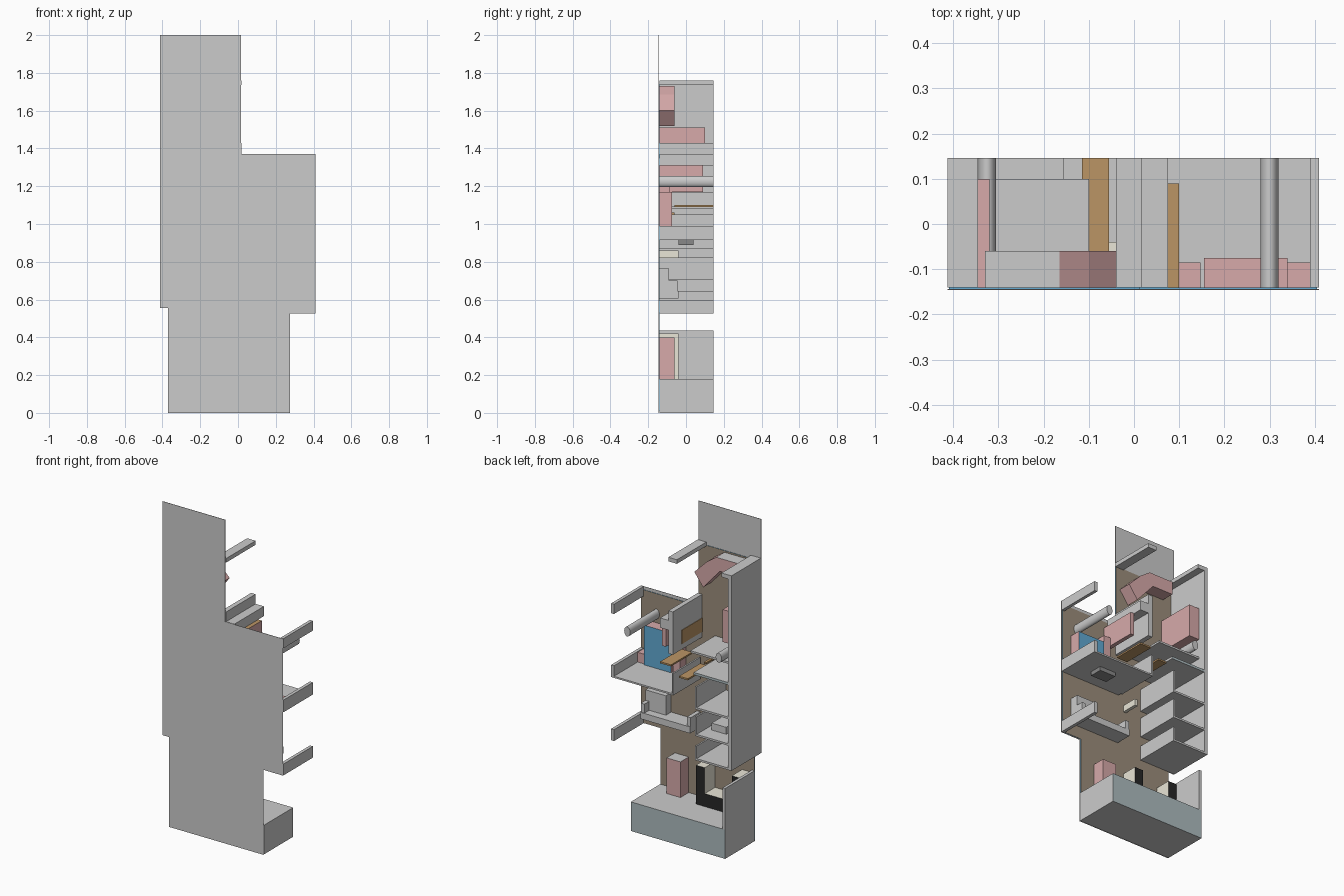
import bpy, bmesh, math

if "Cube" in bpy.data.objects:
    bpy.data.objects.remove(bpy.data.objects["Cube"])

COL = {"brown": (0.33, 0.27, 0.2, 1), "blue": (0.12, 0.4, 0.65, 1), "pink": (0.68, 0.4, 0.4, 1),
       "wood": (0.5, 0.3, 0.13, 1), "cream": (0.82, 0.79, 0.68, 1), "black": (0.02, 0.02, 0.02, 1),
       "teal": (0.42, 0.5, 0.52, 1), "dark": (0.25, 0.25, 0.25, 1), "grey": (0.62, 0.62, 0.62, 1)}
B, F = -0.141, 0.146          # inner face of the back panel, open side


def mat(key):
    m = bpy.data.materials.get(key)
    if not m:
        m = bpy.data.materials.new(key)
        m.diffuse_color = COL[key]
        m.use_nodes = True
        m.node_tree.nodes["Principled BSDF"].inputs["Base Color"].default_value = m.diffuse_color
    return m


def prism(name, pts, y0, y1, col=None, front=None, top=None):
    """Extrude an xz outline from y0 to y1; front / top recolour faces looking that way."""
    bm = bmesh.new()
    face = bm.faces.new([bm.verts.new((x, y0, z)) for x, z in pts])
    ext = bmesh.ops.extrude_face_region(bm, geom=[face])
    for v in ext["geom"]:
        if isinstance(v, bmesh.types.BMVert):
            v.co.y = y1
    bmesh.ops.recalc_face_normals(bm, faces=bm.faces)
    me = bpy.data.meshes.new(name)
    ob = bpy.data.objects.new(name, me)
    bpy.context.collection.objects.link(ob)
    if col or front or top:
        for key in (col or "grey", front or col or "grey", top or col or "grey"):
            me.materials.append(mat(key))
        for f in bm.faces:
            f.material_index = 1 if f.normal.y > 0.9 else 2 if f.normal.z > 0.9 else 0
    bm.to_mesh(me)
    bm.free()
    return ob


def box(name, x0, x1, z0, z1, y0=B, y1=F, **kw):
    return prism(name, [(x0, z0), (x1, z0), (x1, z1), (x0, z1)], y0, y1, **kw)


def tube(name, x, z, y0, y1):
    bpy.ops.mesh.primitive_cylinder_add(vertices=32, radius=1, depth=1,
                                        location=(x, (y0 + y1) / 2, z), rotation=(math.pi / 2, 0, 0))
    ob = bpy.context.object
    ob.name = name
    ob.scale = (0.02, 0.03, y1 - y0)
    bpy.ops.object.shade_smooth_by_angle()


# Back panel and its brown lining with blue rim
prism("back_panel", [(-0.37, 0), (0.275, 0), (0.275, 0.525), (0.41, 0.525), (0.41, 1.37), (0.015, 1.37),
                     (0.015, 2), (-0.413, 2), (-0.413, 0.555), (-0.37, 0.555)], -0.146, -0.144)
prism("panel_lining", [(-0.37, 0.01), (0.27, 0.01), (0.27, 0.53), (0.405, 0.53), (0.405, 1.35), (0.013, 1.35),
                       (0.013, 1.74), (-0.41, 1.74), (-0.41, 0.56), (-0.37, 0.56)],
      -0.144, B, col="blue", front="brown")

# Shell: base, side walls and beams
box("base", -0.37, 0.275, 0, 0.18, front="teal")
box("lower_side_wall", -0.37, -0.352, 0.18, 0.435)
box("tall_side_wall", -0.413, -0.39, 0.555, 1.76)
box("roof_beam_left", -0.39, -0.345, 1.735, 1.76)
box("roof_beam_right", -0.04, 0.018, 1.735, 1.76)
for i, (z0, z1) in enumerate([(0.525, 0.595), (0.915, 0.99), (1.31, 1.37)]):
    box(f"side_beam_{i}", 0.39, 0.41, z0, z1)

# Right room floor, its low wall and wood shelves
box("room_floor", -0.005, 0.39, 0.915, 0.925)
box("low_wall", -0.015, -0.005, 0.915, 1.05, -0.12, F)
box("recessed_box", 0.17, 0.28, 0.89, 0.915, -0.04, 0.04, col="dark")
box("wood_table", -0.115, -0.055, 1.035, 1.045, -0.06, F, col="wood")
box("wood_shelf", 0.0, 0.075, 1.09, 1.1, -0.06, F, col="wood")
box("narrow_shelf", -0.095, -0.08, 1.05, 1.06, B, -0.06, col="wood")

# Dividing wall between the upper rooms
box("dividing_wall", -0.012, 0.018, 1.165, 1.43)
box("wall_window", -0.015, -0.012, 1.2, 1.285, B, 0.06, col="wood")
box("wall_ledge", 0.018, 0.075, 1.31, 1.37)
box("wall_cabinet", 0.075, 0.10, 1.17, 1.31, B, 0.09, col="pink", top="wood")

# Wardrobe group
box("wardrobe", 0.155, 0.34, 0.925, 1.17, B, -0.075, col="pink", front="blue")
box("tall_cupboard", 0.10, 0.147, 0.925, 1.22, B, -0.085, col="pink")
box("side_table", 0.34, 0.39, 0.925, 0.985, B, -0.085, col="pink")

# Pipes
tube("pipe_right", 0.30, 1.225, B, F)
tube("pipe_left", -0.325, 1.23, -0.06, F)

# Left column of shelves, each with an upright lip
for i, (z, h) in enumerate([(0.555, 0.09), (0.705, 0.12), (0.87, 0.14)]):
    box(f"shelf_{i}", -0.39, -0.165, z, z + 0.012)
    box(f"shelf_lip_{i}", -0.175, -0.165, z + 0.012, z + h)
box("shelf_box", -0.31, -0.21, 0.717, 0.76, -0.06, 0.05)
box("landing_lower", -0.39, -0.155, 1.08, 1.095, front="teal")
box("landing_upper", -0.39, -0.10, 1.185, 1.197, B, 0.10)
box("lamp", -0.06, -0.04, 0.82, 0.86, B, -0.04, col="cream")

# Upper left cabinet and bent duct
box("upper_cabinet", -0.39, -0.32, 1.31, 1.51, B, 0.10, col="pink")
prism("bent_duct", [(-0.33, 1.73), (-0.165, 1.73), (-0.10, 1.685), (-0.015, 1.6), (-0.075, 1.52),
                    (-0.19, 1.65), (-0.33, 1.65)], B, -0.06, col="pink", top="grey")

# Sofa
box("sofa_seat", 0.0, 0.34, 0.605, 0.645, B, -0.04)
box("sofa_back", 0.2, 0.34, 0.645, 0.765, B, -0.09)
for i, x in enumerate((0.0, 0.315)):
    box(f"sofa_arm_{i}", x, x + 0.025, 0.645, 0.70, B, -0.045)

# Ground floor furniture
box("ground_cabinet", 0.08, 0.175, 0.18, 0.40, B, -0.06, col="pink", top="grey")
prism("bench", [(-0.04, 0.18), (-0.04, 0.42), (-0.10, 0.42), (-0.10, 0.26), (-0.285, 0.26),
                (-0.285, 0.42), (-0.345, 0.42), (-0.345, 0.18)], B, -0.04, col="cream", front="black")
